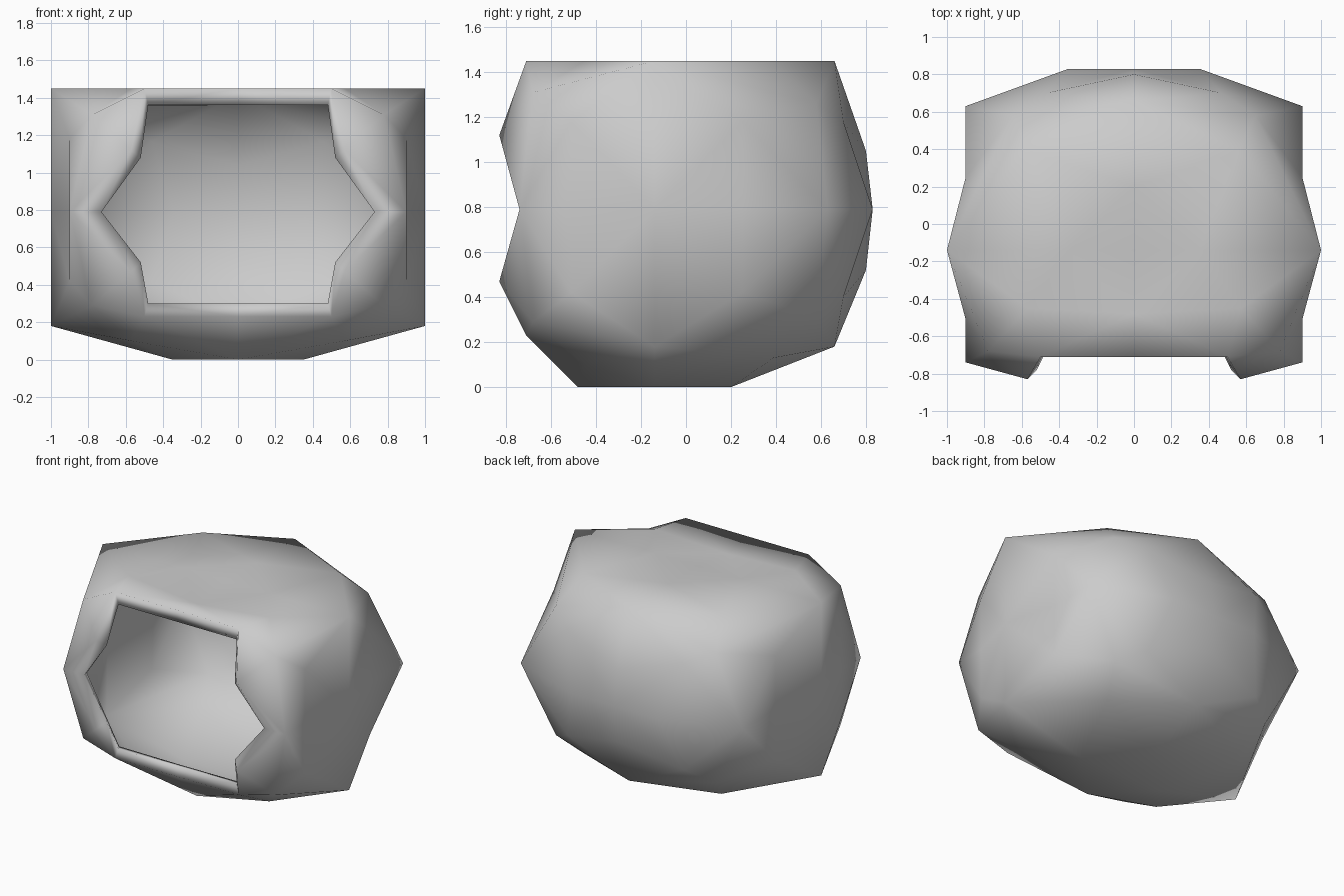
import bpy, bmesh

if "Cube" in bpy.data.objects:
    bpy.data.objects.remove(bpy.data.objects["Cube"])

# Points of the right half: name -> x, y, top z, bottom z
PAIRS = {
    "O": (0, -.14, 1.45, 0), "Mf": (0, -.48, 1.41, 0), "Mb": (0, .2, 1.45, 0),
    "Ms": (.35, -.14, 1.45, 0), "Df": (.57, -.45, 1.45, .1), "Db": (.56, .39, 1.45, .13),
    "Es": (1, -.14, 1.45, .18), "Eb": (0, .66, 1.45, .18),
    "B0": (0, -.71, 1.45, .23), "B": (.5, -.71, 1.45, .23),      # brow and chin
    "Cb": (.65, .58, 1.26, .31), "Cf": (.78, -.68, 1.31, .29),   # rounded corners
    "Sb": (.9, .25, 1.18, .42), "Sf": (.9, -.51, 1.18, .42),     # sides
    "Kt": (0, .80, 1.05, .52), "Kb": (.47, .70, 1.18, .40),      # back
    "Ff": (.57, -.83, 1.12, .47),                                # cheeks
    "R0": (0, -.70, 1.36, .30), "R1": (.48, -.70, 1.36, .30), "R2": (.52, -.78, 1.08, .52),
}
# Points on the middle level
MIDS = {
    "OX": (1, -.14, .79), "Eq": (.9, .63, .79), "Ep": (.9, -.74, .79),
    "PB": (.9, .25, .79), "PF": (.9, -.51, .79),
    "OB": (0, .83, .79), "KM": (.35, .83, .79), "R3": (.73, -.74, .79),
}
FACES = """O Ms Mf|Ms Df Mf|O Mb Ms|Mb Db Ms|Ms Es Df|Ms Db Es|Mb Eb Db|Mf Df B B0
Db Es Cb|Db Cb Eb|Sb Es Cb|Sb Cb Eq|Kb Eb Cb|Kb Cb Eq
Df Es Cf|Df Cf B|Sf Es Cf|Sf Cf Ep|Ff B Cf|Ff Cf Ep
OX Es Sb PB|PB Sb Eq|OX Es Sf PF|PF Sf Ep
OB Kt Kb KM|Kt Eb Kb|KM Kb Eq
B0 B R1 R0|B Ff R2 R1|Ff Ep R3 R2""".replace("\n", "|").split("|")

# Outer shell, mirrored left/right and built for upper and lower halves
bm = bmesh.new()
cache = {}


def point(name, level, side):
    if name in MIDS:
        co = MIDS[name]
    else:
        x, y, top, bottom = PAIRS[name]
        co = (x, y, bottom if level else top)
    key = (co[0] * side, co[1], co[2])
    if key not in cache:
        cache[key] = bm.verts.new(key)
    return cache[key]


for side in (1, -1):
    for level in (0, 1):
        for face in FACES:
            bm.faces.new([point(n, level, side) for n in face.split()])
bmesh.ops.recalc_face_normals(bm, faces=bm.faces)
# Keep the normals pointing outward
back = max(bm.faces, key=lambda f: f.calc_center_median().y)
if back.normal.y < 0:
    bmesh.ops.reverse_faces(bm, faces=bm.faces)
for f in bm.faces:
    f.smooth = True

mesh = bpy.data.meshes.new("helmet_shell")
bm.to_mesh(mesh)
bm.free()
shell = bpy.data.objects.new("helmet_shell", mesh)
bpy.context.collection.objects.link(shell)

# Wall thickness around the face opening
wall = shell.modifiers.new("wall", "SOLIDIFY")
wall.thickness = 0.04
wall.offset = -1
